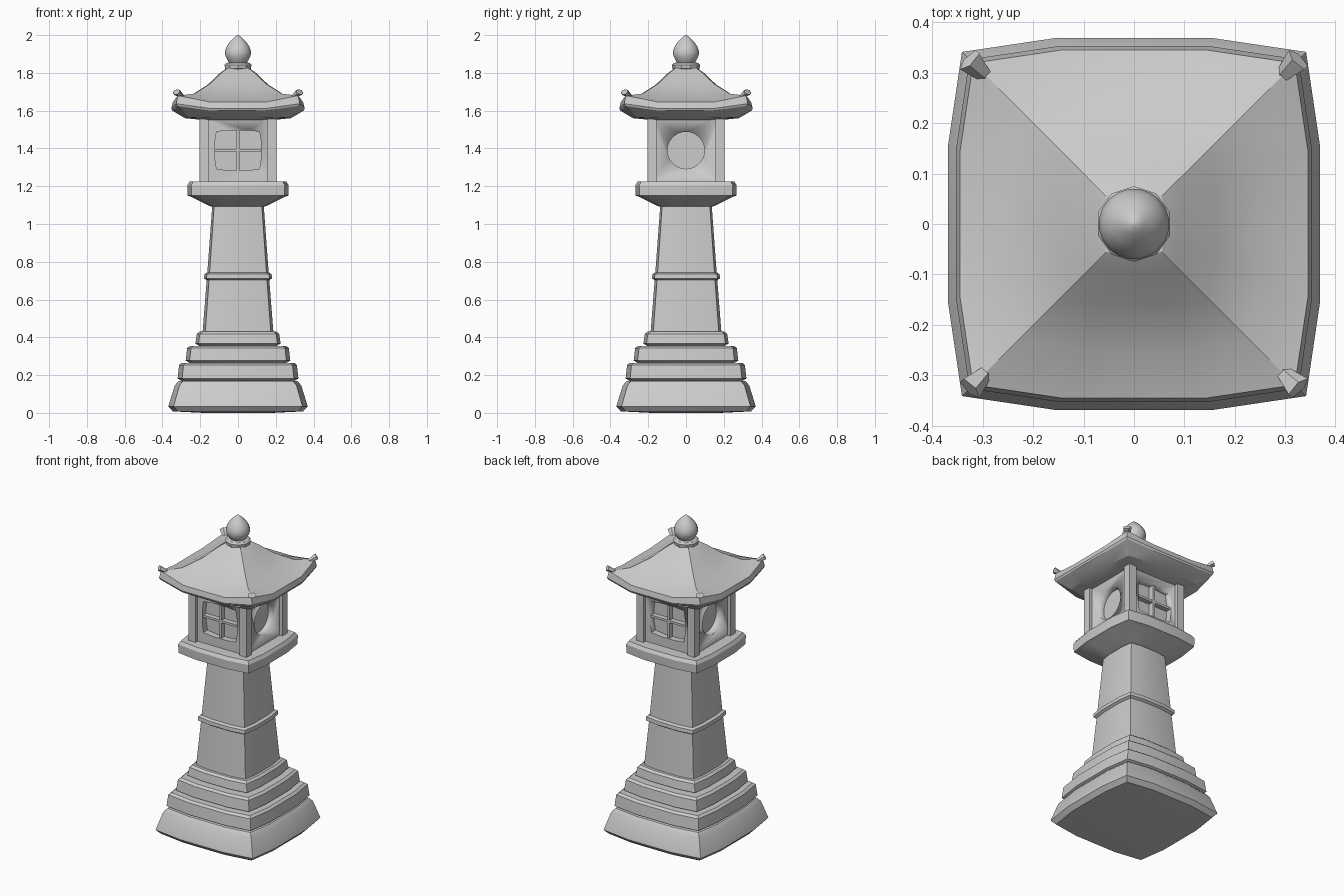
import bpy, bmesh, math
from mathutils import Vector, Matrix

if "Cube" in bpy.data.objects:
    bpy.data.objects.remove(bpy.data.objects["Cube"])

C, M = 0.925, 0.42   # corner and mid-point ratios of the bulging square section


def finish(name, bm, angle=30):
    bmesh.ops.recalc_face_normals(bm, faces=bm.faces)
    me = bpy.data.meshes.new(name)
    bm.to_mesh(me)
    bm.free()
    ob = bpy.data.objects.new(name, me)
    bpy.context.collection.objects.link(ob)
    bpy.ops.object.select_all(action='DESELECT')
    ob.select_set(True)
    bpy.context.view_layer.objects.active = ob
    bpy.ops.object.shade_smooth_by_angle(angle=math.radians(angle))
    return ob


def section(c=C):
    """Twelve points of a unit square with bowed-out sides; flag marks corners."""
    pts = []
    for k in range(4):
        r = Matrix.Rotation(k * math.pi / 2, 2)
        for p, corner in (((c, -c), 1), ((1, -M), 0), ((1, M), 0)):
            pts.append((r @ Vector(p), corner))
    return pts


def bridge(bm, rings):
    n = len(rings[0])
    for a, b in zip(rings, rings[1:]):
        for i in range(n):
            j = (i + 1) % n
            bm.faces.new((a[i], a[j], b[j], b[i]))
    bm.faces.new(rings[0][::-1])
    bm.faces.new(rings[-1])


def loft(name, profile, c=C, angle=30):
    """profile rows: half width, z, optional z at the corners."""
    bm = bmesh.new()
    rings = []
    for row in profile:
        h, z, zc = row[0], row[1], row[-1]
        if len(row) == 2:
            zc = z
        rings.append([bm.verts.new((p.x * h, p.y * h, zc if k else z)) for p, k in section(c)])
    bridge(bm, rings)
    return finish(name, bm, angle)


def lathe(name, profile, n, angle=30):
    bm = bmesh.new()
    rings = [[bm.verts.new((r * math.cos(2 * math.pi * (i + .5) / n),
                            r * math.sin(2 * math.pi * (i + .5) / n), z)) for i in range(n)]
             for r, z in profile]
    bridge(bm, rings)
    return finish(name, bm, angle)


def box(name, center, size, turn=0):
    bm = bmesh.new()
    bmesh.ops.create_cube(bm, size=1)
    bm.transform(Matrix.Rotation(turn, 4, 'Z') @ Matrix.Translation(center)
                 @ Matrix.Diagonal((*size, 1)))
    return finish(name, bm)


def slab(name, h, z0, z1, e=0.012):
    """Stone slab with chamfered rims."""
    return loft(name, [(h - .02, z0), (h, z0 + e), (h - .008, z1 - e), (h - .022, z1)])


# Stepped base
loft("base_foot", [(.18, 0), (.345, .008), (.369, .035), (.335, .145), (.315, .168), (.26, .175)])
slab("base_step_lower", .32, .17, .265)
slab("base_step_middle", .277, .265, .355)
slab("base_step_upper", .226, .355, .43)

# Tapered shaft with a band
loft("shaft", [(.188, .42), (.162, .75), (.136, 1.10)])
loft("shaft_band", [(.165, .702), (.18, .712), (.178, .735), (.16, .745)])

# Platform under the light box
loft("platform", [(.13, 1.09), (.15, 1.095), (.245, 1.143), (.266, 1.15),
                  (.268, 1.205), (.256, 1.225)])

# Light box with recessed openings
ZC = 1.39
walls = box("light_box", (0, 0, ZC), (.37, .37, .36))


def cutter(outline, turn):
    bm = bmesh.new()
    rings = [[bm.verts.new((x, y, ZC + z)) for x, z in outline] for y in (-.25, -.145)]
    bridge(bm, rings)
    bm.transform(Matrix.Rotation(turn, 4, 'Z'))
    return finish("opening_cutter", bm)


window = [(p.x * .122, p.y * .106) for p, k in section(.93)]
disc = [(.098 * math.cos(a * math.pi / 16), .098 * math.sin(a * math.pi / 16)) for a in range(32)]
for k in range(4):
    cut = cutter(disc if k % 2 else window, k * math.pi / 2)
    mod = walls.modifiers.new("opening", 'BOOLEAN')
    mod.operation, mod.solver, mod.object = 'DIFFERENCE', 'EXACT', cut
    bpy.context.view_layer.objects.active = walls
    bpy.ops.object.modifier_apply(modifier=mod.name)
    bpy.data.objects.remove(cut)

# Window bars front and back
for name, turn in (("front", 0), ("back", math.pi)):
    box(name + "_window_bar_upright", (0, -.16, ZC), (.014, .036, .216), turn)
    box(name + "_window_bar_cross", (0, -.16, ZC), (.244, .034, .014), turn)

# Corner posts
for i in range(4):
    box("corner_post", (.18, .18, ZC), (.05, .05, .35), i * math.pi / 2)

# Swept roof with lifted corners
loft("roof", [(.18, 1.55), (.28, 1.56, 1.565), (.348, 1.60, 1.625), (.353, 1.612, 1.637),
              (.345, 1.645, 1.68), (.337, 1.648, 1.68), (.25, 1.68, 1.69), (.16, 1.738, 1.742),
              (.095, 1.80), (.06, 1.825)], angle=26)

# Little upturned roof-corner ornaments
for i in range(4):
    bm = bmesh.new()
    bmesh.ops.create_cone(bm, cap_ends=True, segments=5, radius1=.014, radius2=.027, depth=.055)
    bm.transform(Matrix.Rotation(math.pi / 4 + i * math.pi / 2, 4, 'Z')
                 @ Matrix.Translation((.437, 0, 1.685)) @ Matrix.Rotation(math.radians(60), 4, 'Y')
                 @ Matrix.Diagonal((.65, 1, 1, 1)))
    finish("roof_corner_ornament", bm)

# Finial collar and bud
lathe("finial_collar", [(.06, 1.812), (.072, 1.822), (.075, 1.842), (.066, 1.852), (.04, 1.858)], 10)
lathe("finial_bud", [(.04, 1.845), (.055, 1.865), (.068, 1.89), (.07, 1.912), (.062, 1.938),
                     (.044, 1.965), (.02, 1.988), (.004, 2.0)], 20, 40)
